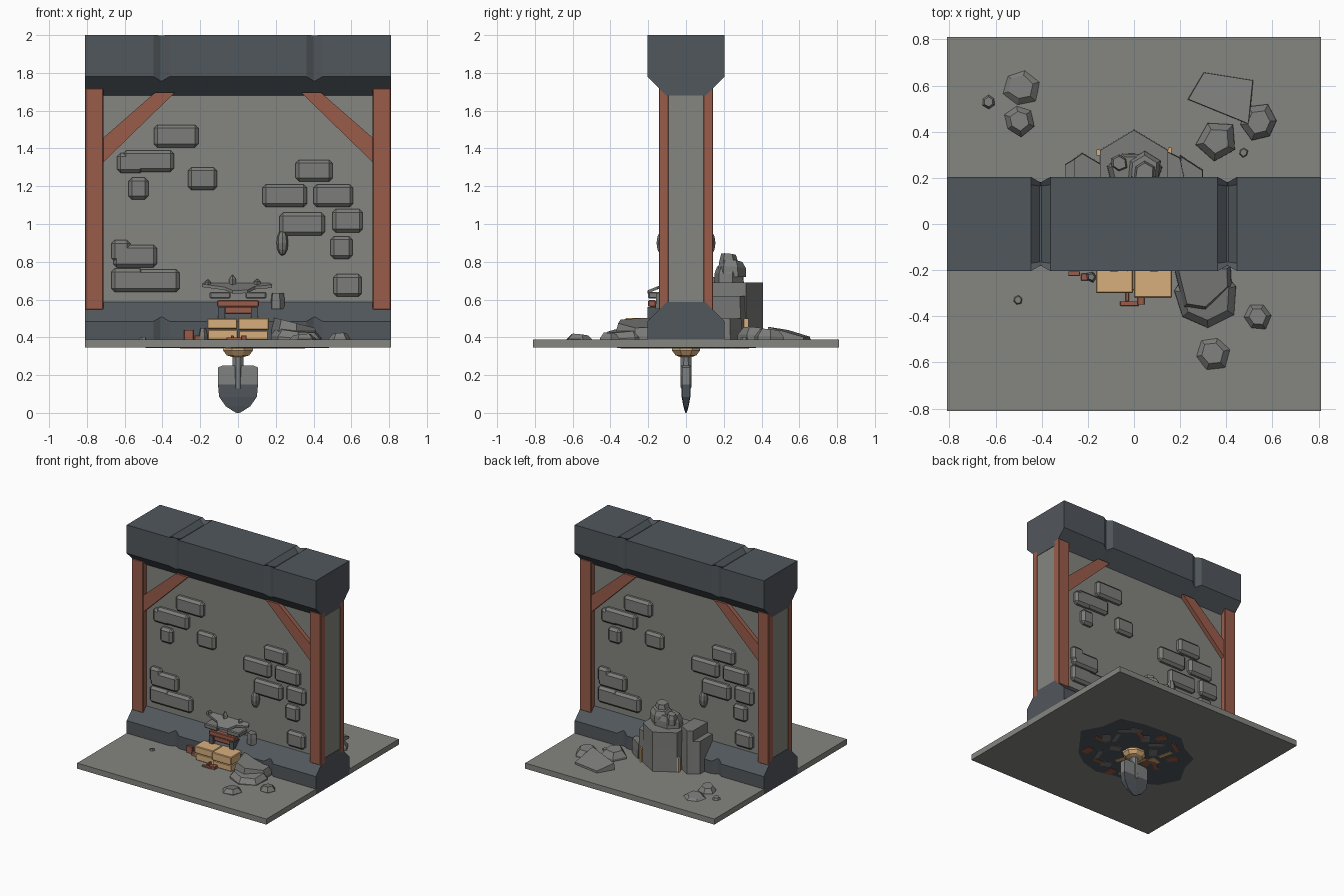
import bpy, bmesh, math, random
from mathutils import Vector, Matrix

random.seed(4)
FLOOR, UNDER = 0.388, 0.347

def mat(name, r, g, b):
    m = bpy.data.materials.new(name)
    m.diffuse_color = (r, g, b, 1)
    return m

STONE = mat("grey stone", 0.232, 0.232, 0.214)
BRICK = mat("brick grey", 0.20, 0.20, 0.193)
SLATE = mat("slate blue", 0.083, 0.096, 0.108)
WOOD = mat("red wood", 0.32, 0.108, 0.067)
TAN = mat("tan wood", 0.69, 0.43, 0.20)
STEEL = mat("steel grey", 0.21, 0.22, 0.22)

def finish(name, bm, *mats):
    bmesh.ops.recalc_face_normals(bm, faces=bm.faces)
    me = bpy.data.meshes.new(name)
    bm.to_mesh(me)
    bm.free()
    for m in mats:
        me.materials.append(m)
    ob = bpy.data.objects.new(name, me)
    bpy.context.collection.objects.link(ob)
    return ob

def loft(name, rings, *mats):
    """Skin closed rings of equal length and cap both ends."""
    bm = bmesh.new()
    vs = [[bm.verts.new(p) for p in r] for r in rings]
    n = len(vs[0])
    for a, b in zip(vs, vs[1:]):
        for i in range(n):
            bm.faces.new((a[i], a[(i + 1) % n], b[(i + 1) % n], b[i]))
    bm.faces.new(vs[0])
    bm.faces.new(vs[-1])
    return finish(name, bm, *mats)

def box(name, m, x, y, z, bevel=0, turn=0):
    bm = bmesh.new()
    bmesh.ops.create_cube(bm, size=1)
    c = Vector((sum(x) / 2, sum(y) / 2, sum(z) / 2))
    s = Matrix.Diagonal((x[1] - x[0], y[1] - y[0], z[1] - z[0], 1))
    bm.transform(Matrix.Translation(c) @ Matrix.Rotation(turn, 4, 'Z') @ s)
    if bevel:
        bmesh.ops.bevel(bm, geom=bm.edges[:], offset=bevel, segments=1, affect='EDGES')
    return finish(name, bm, m)

def turned(ob):
    """Copy an object to the opposite face of the wall."""
    c = ob.copy()
    c.name = "back_" + ob.name
    c.matrix_world = Matrix.Rotation(math.pi, 4, 'Z')
    bpy.context.collection.objects.link(c)

def rock(name, m, pts, z0, z1, shrink=0.7, tilt=(0, 0)):
    """Faceted stone: polygon plan, straight foot, shrunken tilted top."""
    cx = sum(p[0] for p in pts) / len(pts)
    cy = sum(p[1] for p in pts) / len(pts)
    rings = []
    for k, s in ((0, 1), (0.6, 0.98), (1, shrink)):
        rings.append([(cx + (x - cx) * s, cy + (y - cy) * s, z0 + (z1 - z0) * k
                       + k * s * ((x - cx) * tilt[0] + (y - cy) * tilt[1])) for x, y in pts])
    return loft(name, rings, m)

def ngon(cx, cy, r, n, a=0.0, ry=None, jit=0.12):
    out = []
    for i in range(n):
        t, k = a + math.tau * i / n, 1 + random.uniform(-jit, jit)
        out.append((cx + r * k * math.cos(t), cy + (ry or r) * k * math.sin(t)))
    return out

# Floor slab and wall
box("floor_slab", STONE, (-0.81, 0.81), (-0.81, 0.81), (0.345, FLOOR))
box("wall", STONE, (-0.807, 0.807), (-0.103, 0.103), (FLOOR - 0.01, 1.72))

# Chamfered cap and plinth, grooved into three blocks
def trim(name, half, cut):
    """half / cut: one side of the section, plain and at a groove."""
    rings = []
    for x, g in ((-0.81, 0), (-0.447, 0), (-0.41, 1), (-0.40, 1), (-0.363, 0),
                 (0.363, 0), (0.40, 1), (0.41, 1), (0.447, 0), (0.81, 0)):
        side = cut if g else half
        rings.append([(x, y, z) for y, z in side] + [(x, -y, z) for y, z in reversed(side)])
    loft(name, rings, SLATE)

trim("cap_beam", [(0.17, 2), (0.204, 2), (0.204, 1.78), (0.103, 1.68)],
     [(0.165, 1.965), (0.183, 1.999), (0.183, 1.758), (0.103, 1.68)])
trim("plinth", [(0.165, 0.35), (0.204, 0.35), (0.204, 0.485), (0.103, 0.587)],
     [(0.165, 0.35), (0.183, 0.35), (0.183, 0.507), (0.103, 0.587)])

# Timber posts and corner braces
for s in (-1, 1):
    turned(box("post", WOOD, sorted((s * 0.81, s * 0.713)), (-0.144, -0.09), (0.545, 1.72), 0.005))
    brace = [(0.72, 1.32), (0.72, 1.45), (0.44, 1.695), (0.335, 1.695)]
    turned(loft("brace", [[(s * x, y, z) for x, z in brace] for y in (-0.135, -0.09)], WOOD))

# Raised bricks on both faces of the wall
for x0, x1, z0, z1 in ((-0.445, -0.21, 1.405, 1.525), (-0.64, -0.50, 1.27, 1.375), (-0.61, -0.34, 1.275, 1.39),
                       (-0.58, -0.475, 1.13, 1.245), (-0.265, -0.11, 1.18, 1.30), (0.305, 0.5, 1.225, 1.34),
                       (0.13, 0.365, 1.09, 1.21), (0.40, 0.61, 1.09, 1.21), (0.22, 0.46, 0.94, 1.06),
                       (0.50, 0.66, 0.955, 1.08), (0.49, 0.605, 0.815, 0.935), (0.505, 0.655, 0.615, 0.735),
                       (-0.67, -0.57, 0.80, 0.915), (-0.66, -0.43, 0.77, 0.89), (-0.67, -0.50, 0.64, 0.765),
                       (-0.55, -0.31, 0.64, 0.76)):
    turned(box("brick", BRICK, (x0, x1), (-0.138, -0.075), (z0, z1), 0.018))
bm = bmesh.new()
bmesh.ops.create_uvsphere(bm, u_segments=8, v_segments=6, radius=1)
bm.transform(Matrix.Translation((0.235, -0.12, 0.90)) @ Matrix.Diagonal((0.031, 0.036, 0.068, 1)))
turned(finish("pebble_brick", bm, BRICK))

# Loose stones on the floor
back_slab = [(0.23, 0.54), (0.30, 0.66), (0.52, 0.625), (0.50, 0.43)]
rock("slab_stone", BRICK, back_slab, UNDER, 0.425, 0.96, (-0.05, -0.28))
rock("front_slab", BRICK, ngon(0.31, -0.31, 0.145, 7, 0.3, 0.145, 0.06), UNDER, 0.44, 0.75, (-0.1, 0.1))
rock("front_boulder", BRICK, [(0.17, -0.18), (0.42, -0.18), (0.425, -0.27), (0.31, -0.375), (0.215, -0.36)],
     UNDER, 0.475, 0.84, (-0.25, 0))
for x, y, r, z, n in ((0.36, 0.36, 0.095, 0.45, 5), (0.545, 0.44, 0.08, 0.44, 6), (-0.49, 0.59, 0.085, 0.408, 6),
                      (-0.50, 0.45, 0.068, 0.425, 6), (-0.63, 0.53, 0.032, 0.405, 6), (0.475, 0.31, 0.025, 0.40, 6),
                      (0.535, -0.40, 0.06, 0.42, 6), (0.34, -0.56, 0.08, 0.413, 6), (-0.505, -0.33, 0.025, 0.40, 6)):
    rock("loose_stone", BRICK, ngon(x, y, r, n, random.random()), UNDER, z, 0.62, (0.08, -0.1))

# Rock column heaped against the back
rock("rock_column", BRICK, [(-0.15, 0.10), (-0.15, 0.32), (0, 0.41), (0.15, 0.32), (0.15, 0.10)], UNDER, 0.69, 0.98)
rock("left_rock", BRICK, [(-0.26, 0.10), (-0.26, 0.285), (-0.225, 0.31), (-0.14, 0.26), (-0.14, 0.10)], UNDER, 0.72, 0.95)
rock("low_left_rock", BRICK, [(-0.30, 0.10), (-0.30, 0.26), (-0.25, 0.29), (-0.25, 0.10)], UNDER, 0.64, 0.95)
rock("right_rock", BRICK, [(0.14, 0.10), (0.14, 0.32), (0.20, 0.29), (0.24, 0.10)], UNDER, 0.62, 0.95)
rock("low_right_rock", BRICK, [(0.20, 0.10), (0.20, 0.30), (0.30, 0.235), (0.30, 0.10)], UNDER, 0.50, 0.93)
rock("column_crown", BRICK, ngon(0, 0.23, 0.125, 7, 0.2, 0.085, 0.05), 0.68, 0.775, 0.8)
for x, y, r, z in ((0.045, 0.235, 0.075, 0.805), (0.045, 0.225, 0.05, 0.84), (-0.065, 0.265, 0.04, 0.795)):
    rock("crown_stone", BRICK, ngon(x, y, r, 6, 0.5), 0.72, z, 0.75, (0.1, -0.1))
for x, y in ((-0.155, 0.31), (0.155, 0.32)):
    box("wood_sliver", TAN, (x - 0.007, x + 0.007), (y - 0.012, y + 0.012), (UNDER, 0.5))

# Timber crates at the front
for x0, x1, y, z0, z1 in ((-0.165, -0.004, -0.30, 0.445, 0.50), (0.0, 0.165, -0.32, 0.44, 0.503),
                          (-0.16, 0, -0.29, 0.387, 0.441), (0.004, 0.16, -0.31, 0.387, 0.436)):
    box("crate_block", TAN, (x0, x1), (y, -0.17), (z0, z1), 0.005)

# Broken ledge sloping up to the wall, its bars and brackets
ledge = [(-0.18, -0.09), (-0.19, -0.12), (-0.07, -0.16), (-0.03, -0.205), (0.05, -0.20), (0.09, -0.15),
         (0.18, -0.13), (0.16, -0.09)]
loft("broken_ledge", [[(x, y, 0.69 + (y + 0.1) * 0.4 - t) for x, y in ledge] for t in (0.016, 0)], BRICK)
for x, h in ((-0.16, 0.705), (-0.03, 0.73), (0.10, 0.708)):
    rock("ledge_shard", BRICK, ngon(x, -0.115, 0.018, 4), 0.675, h, 0.15)
box("cross_bar", WOOD, (-0.11, 0.11), (-0.20, -0.16), (0.562, 0.597), 0.004)
box("lower_bar", WOOD, (-0.07, 0.095), (-0.195, -0.155), (0.525, 0.562), 0.004)
for s in (-1, 1):
    box("bar_bracket", SLATE, sorted((s * 0.07, s * 0.105)), (-0.205, -0.10), (0.50, 0.56))
    box("ledge_support", BRICK, sorted((s * 0.04, s * 0.15)), (-0.20, -0.09), (0.605, 0.64), 0.006)
rock("ledge_side_stone", BRICK, ngon(0.21, -0.125, 0.042, 5), 0.55, 0.635, 0.85)

# Splintered boards
for x, y, w, d, z in ((-0.26, -0.215, 0.05, 0.02, 0.44), (-0.215, -0.23, 0.03, 0.03, 0.41), (-0.02, -0.345, 0.08, 0.02, 0.40),
                      (0.03, -0.33, 0.03, 0.04, 0.41), (-0.03, -0.31, 0.015, 0.05, 0.41)):
    box("splinter", WOOD, (x - w / 2, x + w / 2), (y - d / 2, y + d / 2), (UNDER, z), 0.002)
rock("small_rubble", BRICK, ngon(-0.185, -0.23, 0.025, 5), UNDER, 0.45, 0.6)

# Dark rubble bed and chips flush with the underside
rock("rubble_bed", SLATE, ngon(0, 0, 0.45, 17, 0, 0.40, 0.15), 0.3435, 0.3475, 1.0)
for i in range(26):
    t, r = i * 2.4, random.uniform(0.10, 0.33)
    x, y = r * math.cos(t), r * math.sin(t)
    w, d = (0.055, 0.015) if i % 2 == 0 else (0.04, 0.028)
    chip = (WOOD, BRICK, TAN, BRICK, WOOD)[i % 5]
    box("underside_chip", chip, (x - w, x + w), (y - d, y + d), (0.341, 0.35), 0, t * 1.7)

# Shovel pointing down: tan collar, shaft and tapered two-tone blade
def ring(z, rx, ry, n=8):
    return [(rx * math.cos(math.tau * (i + 0.5) / n), ry * math.sin(math.tau * (i + 0.5) / n), z) for i in range(n)]

loft("shovel_collar", [ring(0.36, 0.085, 0.08), ring(0.33, 0.085, 0.08), ring(0.305, 0.065, 0.06),
                       ring(0.295, 0.03, 0.03)], TAN)
loft("shovel_shaft", [ring(0.35, 0.031, 0.029), ring(0.24, 0.03, 0.032), ring(0.13, 0.026, 0.030)], STEEL)
blade = loft("shovel_blade", [[(w, -d, z), (0, -d * 1.15, z), (-w, -d, z), (-w, d, z), (0, d * 1.15, z), (w, d, z)]
             for w, d, z in ((0.08, 0.02, 0.252), (0.106, 0.021, 0.24), (0.106, 0.022, 0.15), (0.10, 0.02, 0.085),
                             (0.065, 0.012, 0.035), (0.015, 0.004, 0.003), (0.004, 0.002, 0.0))], STEEL, SLATE)
for p in blade.data.polygons:
    p.material_index = int(p.center.z < 0.15)
